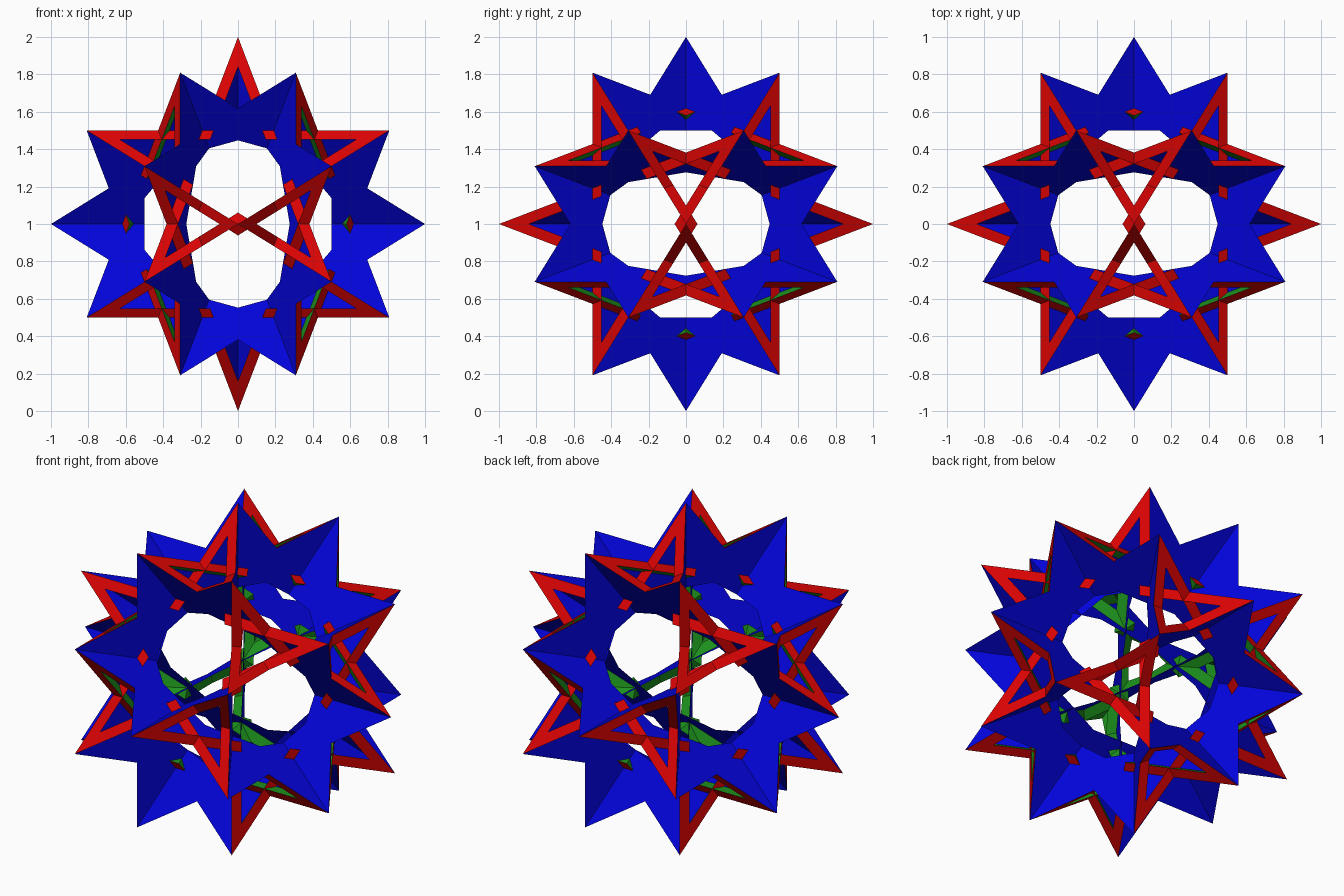
import bpy, bmesh, math
from mathutils import Vector

if "Cube" in bpy.data.objects:
    bpy.data.objects.remove(bpy.data.objects["Cube"])

PHI = (1 + 5 ** 0.5) / 2
A, B = PHI / math.hypot(1, PHI), 1 / math.hypot(1, PHI)   # five-fold axis components
CENTRE = Vector((0, 0, 1))
RAD = math.radians


def material(name, rgb):
    m = bpy.data.materials.new(name)
    m.diffuse_color = (*rgb, 1)
    m.use_nodes = True
    m.node_tree.nodes["Principled BSDF"].inputs["Base Color"].default_value = m.diffuse_color
    return m


red = material("red", (0.7, 0.001, 0.001))
blue = material("blue", (0.001, 0.001, 0.7))
green = material("green", (0.012, 0.28, 0.012))


def cyc(v, k):
    return Vector((v[-k % 3], v[(1 - k) % 3], v[(2 - k) % 3]))


def polar(r, deg):
    return Vector((r * math.cos(RAD(deg)), r * math.sin(RAD(deg))))


def turn(p, deg):
    c, s = math.cos(RAD(deg)), math.sin(RAD(deg))
    return Vector((p.x * c - p.y * s, p.x * s + p.y * c))


def add_face(bm, pts, mat, facing=None):
    f = bm.faces.new([bm.verts.new(p + CENTRE) for p in pts])
    f.material_index = mat
    f.normal_update()
    if facing is not None and f.normal.dot(facing) < 0:
        f.normal_flip()


def finish(bm, name, mats):
    bmesh.ops.remove_doubles(bm, verts=bm.verts, dist=1e-5)
    me = bpy.data.meshes.new(name)
    bm.to_mesh(me)
    bm.free()
    for m in mats:
        me.materials.append(m)
    bpy.context.collection.objects.link(bpy.data.objects.new(name, me))


# Six ten-pointed star rings through the centre, each with a ten-sided hole
EDGE = math.cos(RAD(54))              # distance of every long edge from the centre
NOTCH = EDGE / math.cos(RAD(36))
HOLE = 0.5 / math.cos(RAD(18))
for k in range(3):
    for sign in (1, -1):
        bm = bmesh.new()
        n, u = cyc((0, A, sign * B), k), cyc((1, 0, 0), k)
        w = n.cross(u)
        kite = [polar(1, 0), polar(NOTCH, 18), polar(HOLE, 18),
                polar(HOLE, -18), polar(NOTCH, -18)]
        for i in range(10):
            pts = [turn(p, 36 * i) for p in kite]
            add_face(bm, [u * p.x + w * p.y for p in pts], 0)
        finish(bm, "ten_point_ring", [blue])

# Twelve five-pointed star frames: red arms ending in a rhombus where they
# cross, with green inner walls slanting down to the blue rings
R, DIST = A, B                        # tip radius, distance from the centre
WIDTH = 0.058                         # arm width
LINE = R * math.cos(RAD(72))          # edge distance from star centre
TIP = Vector((R, 0))
TIP_IN = Vector((R - WIDTH / math.sin(RAD(18)), 0))
V = polar(LINE / math.cos(RAD(36)), 36)
H = Vector((LINE, (TIP_IN.x - LINE) * math.tan(RAD(18))))
INNER = polar((LINE - WIDTH) / math.cos(RAD(36)), 36)
H2 = turn(Vector((H.x, -H.y)), 72)    # rhombus corner on the next arm
TIP_FOOT = 1 - WIDTH / math.sin(RAD(36))
CROSS_FOOT = (EDGE - WIDTH) / EDGE


def mirror(p):
    return Vector((p.x, -p.y))


for k in range(3):
    for sa in (1, -1):
        for sb in (1, -1):
            bm = bmesh.new()
            n, tip = cyc((0, sa * A, sb * B), k), cyc((0, 0, sb), k)
            u = (tip - n * tip.dot(n)).normalized()
            w = n.cross(u)
            for i in range(5):
                def place(p):
                    q = turn(p, 72 * i)
                    return n * DIST + u * q.x + w * q.y
                # crossing rhombus
                add_face(bm, [place(p) for p in (V, H, INNER, H2)], 0, n)
                for side in (lambda p: p, mirror):
                    # arm
                    add_face(bm, [place(side(p)) for p in (TIP, V, H, TIP_IN)], 0, n)
                    # slanted inner wall
                    t, a = place(TIP_IN), place(side(INNER))
                    inward = place(side(polar(1, -54))) - n * DIST
                    add_face(bm, [t, a, place(side(V)) * CROSS_FOOT,
                                  place(TIP) * TIP_FOOT], 1, inward)
            finish(bm, "five_point_frame", [red, green])
